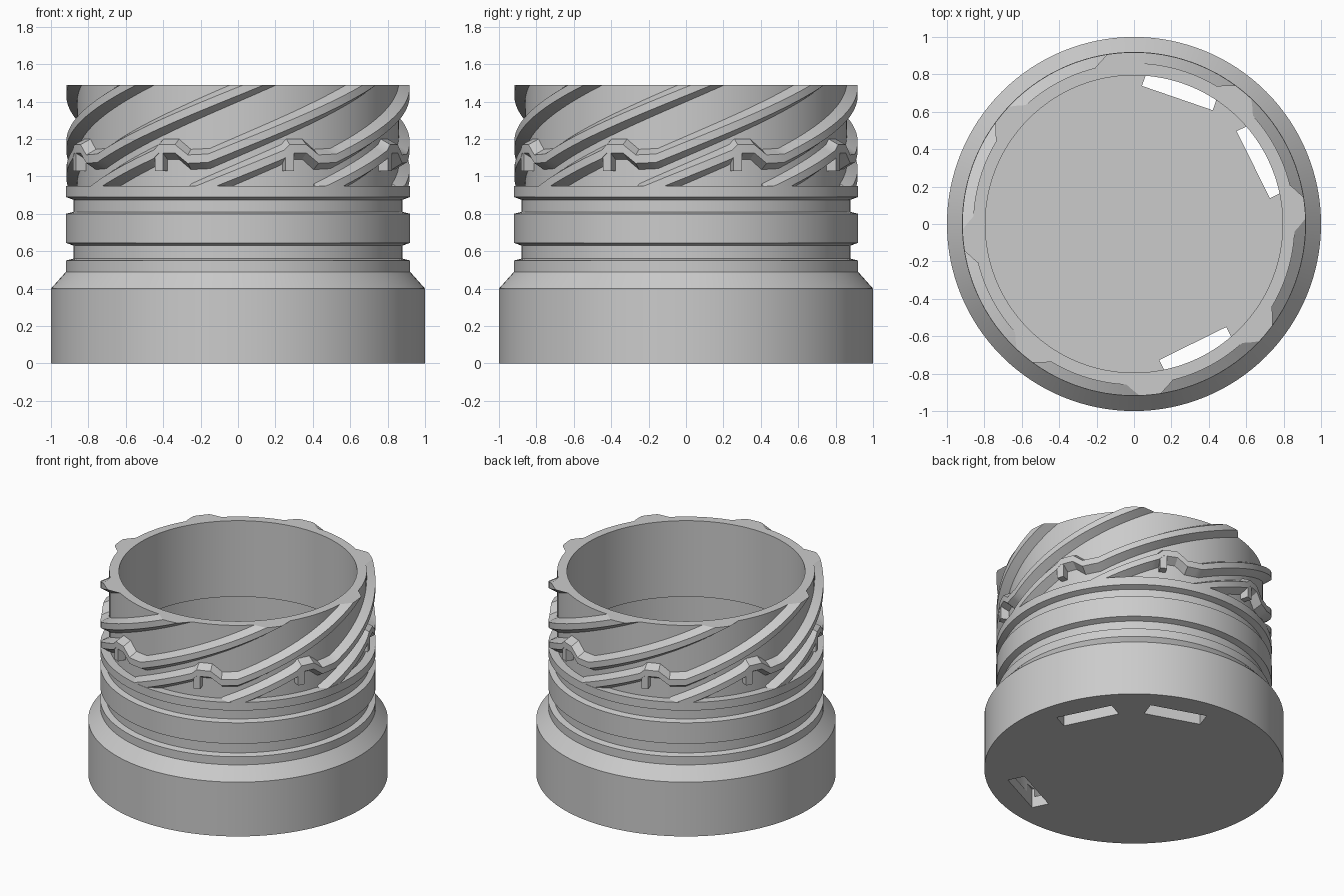
import bpy, bmesh, math
from mathutils import Vector, Matrix

if "Cube" in bpy.data.objects:
    bpy.data.objects.remove(bpy.data.objects["Cube"])

SEG = 128
TOP = 1.49      # rim height
LEDGE = 0.95    # shoulder under the thread
STARTS = 8      # thread starts around the neck

grey = bpy.data.materials.new("plain grey")
grey.diffuse_color = (0.6, 0.6, 0.6, 1)
grey.use_nodes = True
grey.node_tree.nodes["Principled BSDF"].inputs["Base Color"].default_value = grey.diffuse_color


def finish(name, bm, smooth=True):
    bmesh.ops.recalc_face_normals(bm, faces=bm.faces)
    mesh = bpy.data.meshes.new(name)
    bm.to_mesh(mesh)
    bm.free()
    obj = bpy.data.objects.new(name, mesh)
    bpy.context.collection.objects.link(obj)
    mesh.materials.append(grey)
    if smooth:
        bpy.ops.object.select_all(action='DESELECT')
        obj.select_set(True)
        bpy.context.view_layer.objects.active = obj
        bpy.ops.object.shade_smooth_by_angle(angle=math.radians(25))
    return obj


def polar(deg, r, z):
    """Point at an angle measured from the front towards +x."""
    a = math.radians(deg)
    return Vector((r * math.sin(a), -r * math.cos(a), z))


def lathe(name, profile):
    """Closed solid of revolution; profile points on the axis become poles."""
    bm = bmesh.new()
    rings = []
    for r, z in profile:
        if r == 0:
            rings.append([bm.verts.new((0, 0, z))] * SEG)
        else:
            rings.append([bm.verts.new(polar(360 * i / SEG, r, z)) for i in range(SEG)])
    for a, b in zip(rings, rings[1:]):
        for i in range(SEG):
            j = (i + 1) % SEG
            bm.faces.new(list(dict.fromkeys((a[i], a[j], b[j], b[i]))))
    return finish(name, bm)


def sweep(bm, path, section):
    """Sweep an (r, dz) section along (angle, z) points, with end caps."""
    rings = [[bm.verts.new(polar(deg, r, z + dz)) for r, dz in section] for deg, z in path]
    n = len(section)
    for a, b in zip(rings, rings[1:]):
        for i in range(n):
            j = (i + 1) % n
            bm.faces.new((a[i], a[j], b[j], b[i]))
    bm.faces.new(rings[0][::-1])
    bm.faces.new(rings[-1])


def refine(points, step=2.5):
    """Subdivide a piecewise linear path into short angular steps."""
    out = [points[0]]
    for (a0, z0), (a1, z1) in zip(points, points[1:]):
        n = max(1, round((a1 - a0) / step))
        out += [(a0 + (a1 - a0) * k / n, z0 + (z1 - z0) * k / n) for k in range(1, n + 1)]
    return out


# Hollow body: wide foot, two ring grooves, threaded neck and stepped cavity
body = lathe("container_body", [
    (0, 0), (1.0, 0), (1.0, 0.40), (0.92, 0.49),
    (0.92, 0.55), (0.88, 0.56), (0.88, 0.63), (0.92, 0.645),
    (0.92, 0.80), (0.88, 0.81), (0.88, 0.875), (0.92, 0.89),
    (0.92, LEDGE), (0.86, LEDGE), (0.86, TOP),
    (0.795, TOP), (0.795, 0.93), (0.84, 0.93), (0.84, 0.08), (0, 0.08)])

# Three slots through the floor near the wall
bm = bmesh.new()
for deg in (71, 26.4, -63.8):
    mat = (Matrix.Rotation(math.radians(deg), 4, 'Z')
           @ Matrix.Translation((0.772, 0, 0.04))
           @ Matrix.Diagonal((0.12, 0.40, 0.2, 1)))
    bmesh.ops.create_cube(bm, size=1, matrix=mat)
cutter = finish("slot_cutter", bm, smooth=False)
cutter.hide_render = True
cutter.hide_set(True)
cut = body.modifiers.new("floor_slots", 'BOOLEAN')
cut.operation = 'DIFFERENCE'
cut.solver = 'EXACT'
cut.object = cutter

# Thread: lead-in ramp, locking hump, short flat, then the climb past the rim
SLOPE = 0.0065
ramp = refine([(-62, 0.905), (-29.5, 1.115), (-27.5, 1.145), (-21.5, 1.145),
               (-17, 1.09), (-10, 1.095), (60, 1.095 + 70 * SLOPE)])
ridge = [(0.84, -0.065), (0.918, -0.02), (0.918, 0.025), (0.84, 0.065)]
for k in range(STARTS):
    turn = 360 * k / STARTS
    bm = bmesh.new()
    sweep(bm, [(a + turn, z) for a, z in ramp], ridge)
    # Trim flush with the rim and inside the shoulder
    for height, normal in ((TOP, (0, 0, 1)), (LEDGE - 0.01, (0, 0, -1))):
        res = bmesh.ops.bisect_plane(bm, geom=bm.verts[:] + bm.edges[:] + bm.faces[:],
                                     plane_co=(0, 0, height), plane_no=normal,
                                     clear_outer=True)
        edges = [e for e in res["geom_cut"] if isinstance(e, bmesh.types.BMEdge)]
        bmesh.ops.holes_fill(bm, edges=edges)
    finish(f"thread_ridge_{k + 1}", bm)

    # Stop post hanging under the locking hump
    bm = bmesh.new()
    sweep(bm, [(-29 + turn, 1.03), (-26 + turn, 1.03)],
          [(0.84, 0), (0.917, 0), (0.917, 0.10), (0.84, 0.10)])
    finish(f"stop_post_{k + 1}", bm)
